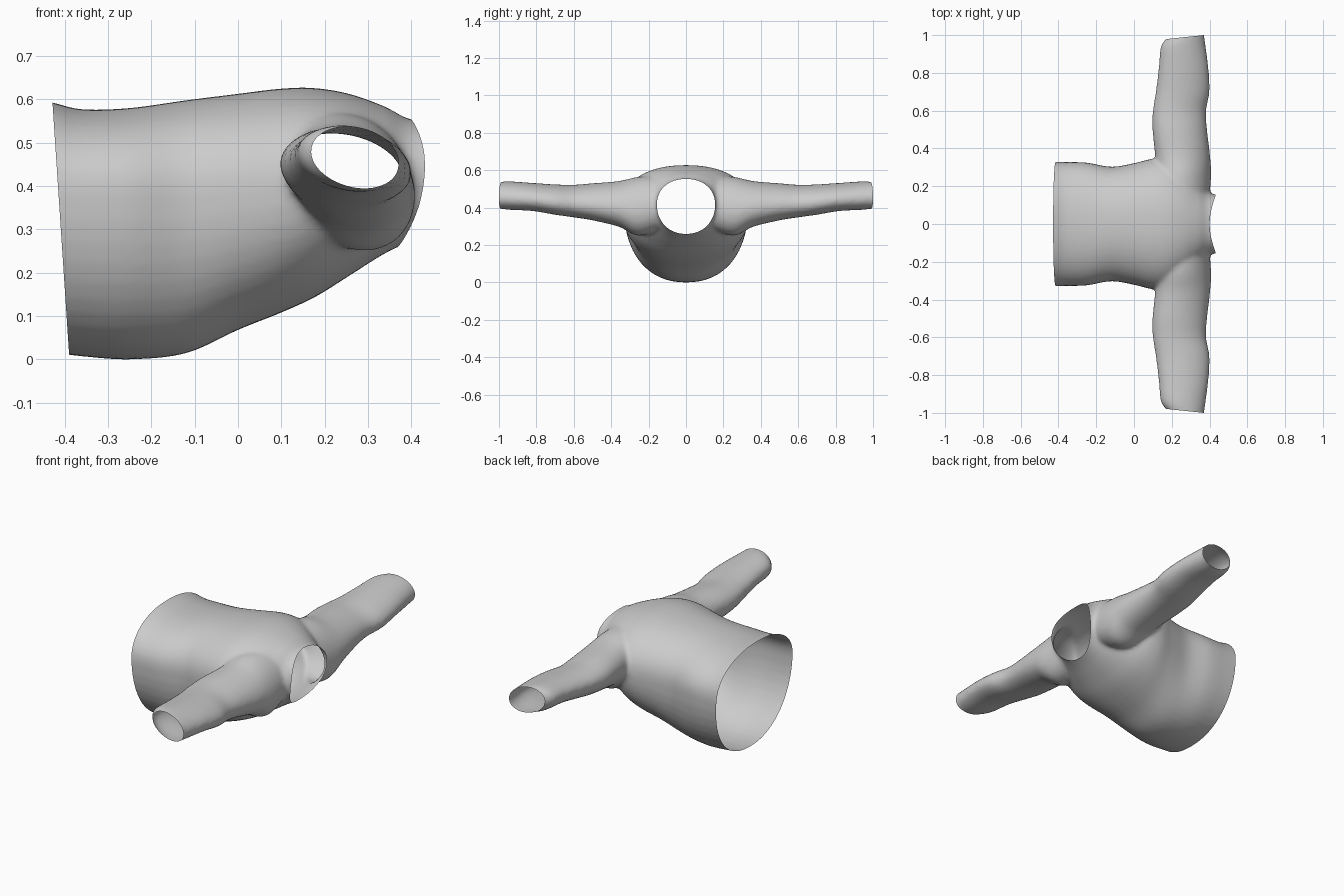
import bpy, bmesh, math

if "Cube" in bpy.data.objects:
    bpy.data.objects.remove(bpy.data.objects["Cube"])

SEG = 48


def catmull(rows, n=6):
    """Smoothly interpolate a list of station tuples."""
    out = []
    for i in range(len(rows) - 1):
        a, b, c, d = (rows[max(0, min(len(rows) - 1, i + k))] for k in (-1, 0, 1, 2))
        for s in range(n):
            t = s / n
            out.append([0.5 * (2 * q + (r - p) * t + (2 * p - 5 * q + 4 * r - w) * t * t
                               + (3 * q - p - 3 * r + w) * t ** 3)
                        for p, q, r, w in zip(a, b, c, d)])
    return out + [list(rows[-1])]


def spow(v, e):
    return math.copysign(abs(v) ** e, v)


def loft(bm, stations, ring_point):
    """Closed capped tube through the stations."""
    rings = [[bm.verts.new(ring_point(s, 2 * math.pi * k / SEG)) for k in range(SEG)]
             for s in catmull(stations)]
    for r0, r1 in zip(rings, rings[1:]):
        for k in range(SEG):
            j = (k + 1) % SEG
            bm.faces.new((r0[k], r0[j], r1[j], r1[k]))
    bm.faces.new(rings[0][::-1])
    bm.faces.new(rings[-1])


def trim(bm, axis, sign, offset):
    """Cut open along the curved surface coord = offset(co), dropping the outer side."""
    for v in bm.verts:
        v.co[axis] -= offset(v.co)
    no = [0, 0, 0]
    no[axis] = sign
    bmesh.ops.bisect_plane(bm, geom=bm.verts[:] + bm.edges[:] + bm.faces[:], dist=1e-6,
                           plane_co=(0, 0, 0), plane_no=no, clear_outer=True)
    for v in bm.verts:
        # offset never depends on the trimmed axis
        v.co[axis] += offset(v.co)


# torso stations: x, half width, top z, bottom z, widest z
TORSO = [(-.52, .335, .615, .03, .38), (-.42, .33, .591, .015, .38), (-.36, .328, .577, .007, .38),
         (-.25, .325, .58, .0, .38), (-.12, .303, .598, .014, .38), (0, .322, .613, .068, .39),
         (.1, .345, .625, .108, .40), (.18, .335, .626, .145, .41), (.26, .285, .612, .195, .42),
         (.34, .21, .583, .245, .42), (.40, .162, .553, .27, .42), (.5, .15, .54, .29, .42)]

# sleeve stations: y, x min, x max, z min, z max
SLEEVE = [(.1, .15, .395, .3, .57), (.25, .12, .408, .25, .565), (.36, .112, .403, .298, .542),
          (.5, .098, .387, .332, .53), (.6, .10, .382, .348, .522), (.7, .115, .40, .362, .524),
          (.82, .13, .395, .382, .532), (.94, .142, .38, .388, .54), (1.0, .18, .372, .395, .537),
          (1.1, .19, .37, .40, .53)]


def torso_ring(s, a):
    x, w, zt, zb, zc = s
    c, n = spow(math.cos(a), .9), spow(math.sin(a), .9)
    return (x, w * c, zc + n * (zt - zc if n > 0 else zc - zb))


def sleeve_ring(side):
    def point(s, a):
        y, x0, x1, z0, z1 = s
        c = math.cos(a)
        n = math.sin(a - .2)   # leaning oval
        return ((x0 + x1) / 2 + c * (x1 - x0) / 2, side * y, (z0 + z1) / 2 + n * (z1 - z0) / 2)
    return point


# torso and both sleeves as overlapping solids
bm = bmesh.new()
loft(bm, TORSO, torso_ring)
for side in (1, -1):
    loft(bm, SLEEVE, sleeve_ring(side))
bmesh.ops.recalc_face_normals(bm, faces=bm.faces[:])
mesh = bpy.data.meshes.new("shirt")
bm.to_mesh(mesh)
bm.free()
shirt = bpy.data.objects.new("shirt", mesh)
bpy.context.collection.objects.link(shirt)
bpy.context.view_layer.objects.active = shirt
shirt.select_set(True)

# fuse into one skin and soften the seams
remesh = shirt.modifiers.new("fuse", 'REMESH')
remesh.mode = 'VOXEL'
remesh.voxel_size = .011
smooth = shirt.modifiers.new("soften", 'SMOOTH')
smooth.factor = .5
smooth.iterations = 8
for name in ("fuse", "soften"):
    bpy.ops.object.modifier_apply(modifier=name)

# open the neck, hem and both cuffs
bm = bmesh.new()
bm.from_mesh(shirt.data)
trim(bm, 0, 1, lambda p: .37 + .107 * (p.z - .267) + 1.8 * min(p.y ** 2, .025))
trim(bm, 0, -1, lambda p: -.39 - .066 * (p.z - .017))
for side in (1, -1):
    trim(bm, 1, side, lambda p: side * (.98 + .105 * (p.x - .18)))
bm.to_mesh(shirt.data)
bm.free()
shirt.data.update()
bpy.ops.object.shade_smooth()
